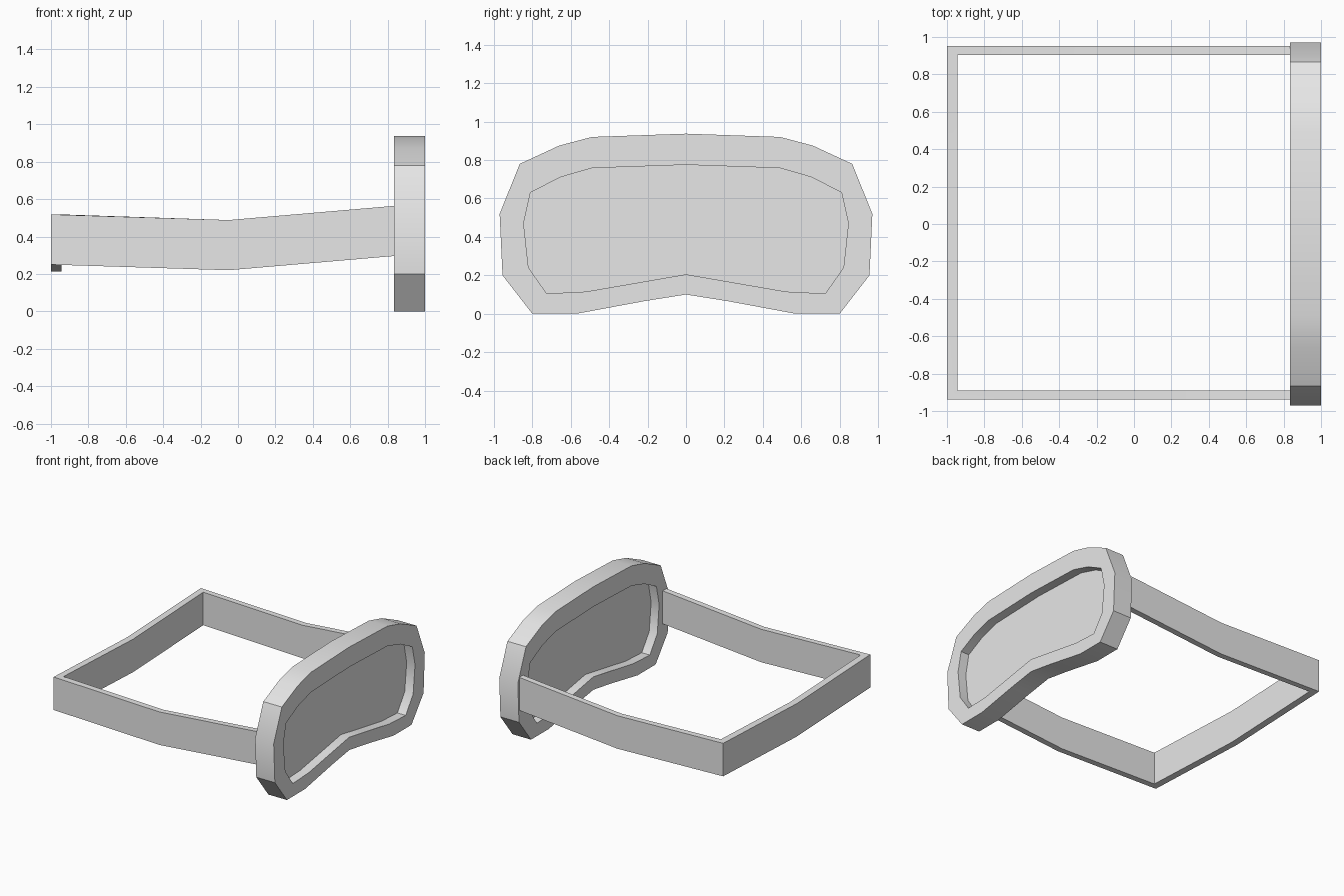
import bpy, bmesh, math

cube = bpy.data.objects.get("Cube")
if cube:
    bpy.data.objects.remove(cube, do_unlink=True)

grey = bpy.data.materials.new("light grey")
grey.use_nodes = True
colour = (0.8, 0.8, 0.8, 1)
grey.diffuse_color = colour
grey.node_tree.nodes["Principled BSDF"].inputs["Base Color"].default_value = colour


def finish(name, bm):
    """Turn a bmesh into a smooth-by-angle object."""
    bmesh.ops.recalc_face_normals(bm, faces=bm.faces)
    mesh = bpy.data.meshes.new(name)
    bm.to_mesh(mesh)
    bm.free()
    mesh.materials.append(grey)
    obj = bpy.data.objects.new(name, mesh)
    bpy.context.collection.objects.link(obj)
    bpy.ops.object.select_all(action="DESELECT")
    obj.select_set(True)
    bpy.context.view_layer.objects.active = obj
    bpy.ops.object.shade_smooth_by_angle(angle=math.radians(30))
    return obj


def mirrored(half):
    """Close a half outline whose first and last points lie on y = 0."""
    return half + [(-y, z) for y, z in half[-2:0:-1]]


def ring(bm, outline, x):
    return [bm.verts.new((x, y, z)) for y, z in outline]


def bridge(bm, a, b):
    n = len(a)
    for i in range(n):
        j = (i + 1) % n
        bm.faces.new((a[i], a[j], b[j], b[i]))


outer = mirrored([(0, 0.1), (0.22, 0.065), (0.57, 0), (0.8, 0), (0.955, 0.2),
                  (0.97, 0.52), (0.865, 0.78), (0.66, 0.875), (0.49, 0.92), (0, 0.937)])
inner = mirrored([(0, 0.205), (0.22, 0.167), (0.52, 0.115), (0.725, 0.105), (0.82, 0.24),
                  (0.845, 0.47), (0.81, 0.63), (0.655, 0.71), (0.49, 0.758), (0, 0.775)])
BACK, FRONT = 0.833, 1.0

# Goggle rim: a closed band with a through opening
bm = bmesh.new()
loops = [ring(bm, outer, BACK), ring(bm, outer, FRONT),
         ring(bm, inner, FRONT), ring(bm, inner, BACK)]
for k in range(4):
    bridge(bm, loops[k], loops[(k + 1) % 4])
finish("goggle_rim", bm)

# Lens: thin pane set midway in the opening
bm = bmesh.new()
a, b = ring(bm, inner, 0.905), ring(bm, inner, 0.925)
bridge(bm, a, b)
bm.faces.new(a)
bm.faces.new(b)
finish("lens", bm)

# Head strap: U-shaped band, each station is outer x, outer y, inner x, inner y, bottom z
HEIGHT, SHIFT = 0.268, 0.006
side = [(0.86, 0.945, 0.86, 0.897, 0.298), (-0.05, 0.945, -0.05, 0.897, 0.22),
        (-1, 0.945, -0.945, 0.897, 0.25), (-1, 0, -0.945, 0, 0.212)]
stations = side + [(ox, -oy, ix, -iy, z) for ox, oy, ix, iy, z in side[-2::-1]]
bm = bmesh.new()
sections = []
for ox, oy, ix, iy, z in stations:
    corners = [(ox, oy, z), (ox, oy, z + HEIGHT), (ix, iy, z + HEIGHT), (ix, iy, z)]
    sections.append([bm.verts.new((x, y + SHIFT, h)) for x, y, h in corners])
for s, t in zip(sections, sections[1:]):
    bridge(bm, s, t)
bm.faces.new(sections[0])
bm.faces.new(sections[-1])
finish("head_strap", bm)
